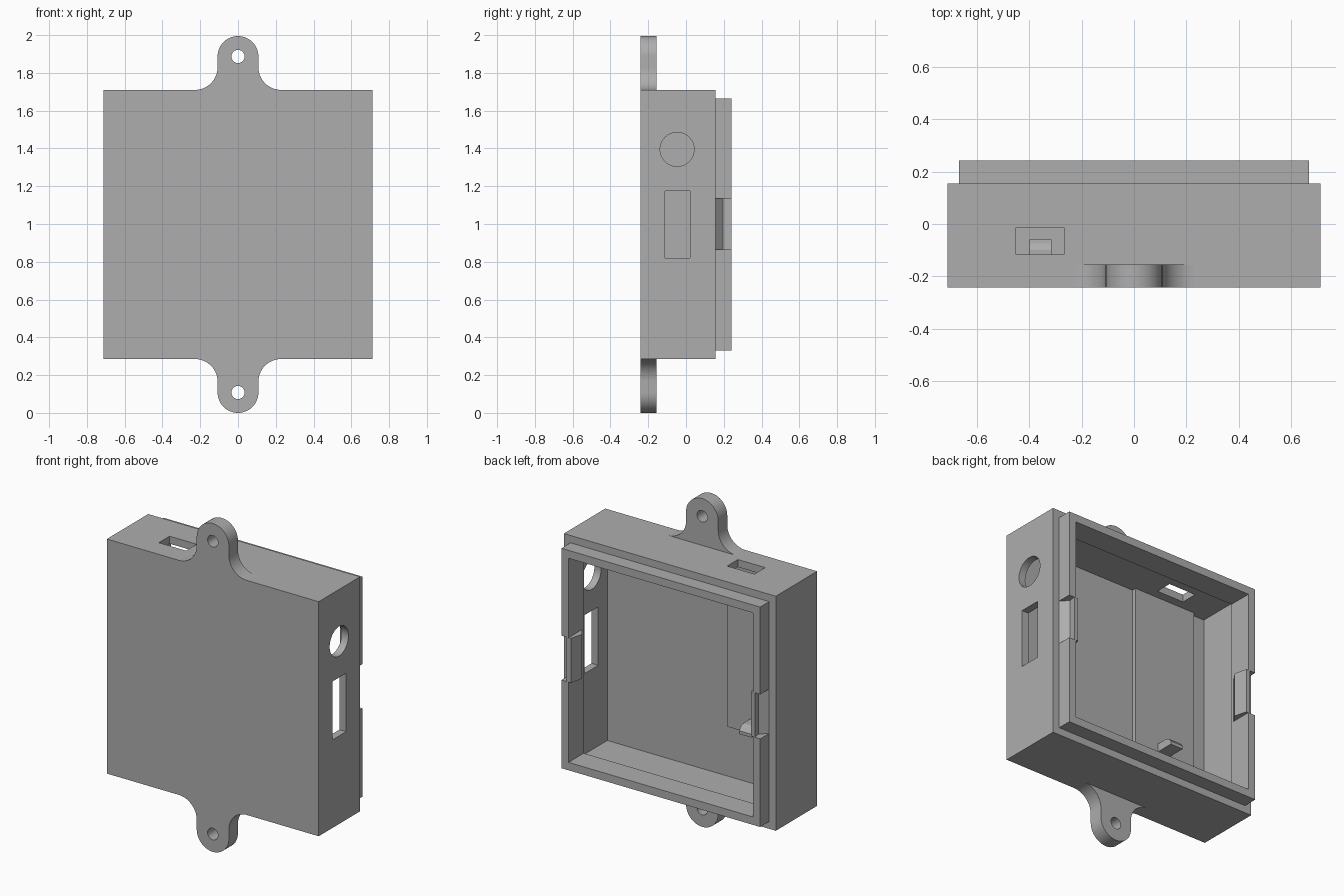
import bpy, bmesh, math
from mathutils import Vector

cube = bpy.data.objects.get("Cube")
if cube:
    bpy.data.objects.remove(cube, do_unlink=True)

grey = bpy.data.materials.new("plain grey")
grey.use_nodes = True
colour = (0.42, 0.42, 0.42, 1)
grey.diffuse_color = colour
grey.node_tree.nodes["Principled BSDF"].inputs["Base Color"].default_value = colour


def make(name, bm):
    bmesh.ops.recalc_face_normals(bm, faces=bm.faces)
    mesh = bpy.data.meshes.new(name)
    bm.to_mesh(mesh)
    bm.free()
    mesh.materials.append(grey)
    ob = bpy.data.objects.new(name, mesh)
    bpy.context.collection.objects.link(ob)
    return ob


def box(name, x, y, z):
    """Box from three (low, high) ranges."""
    bm = bmesh.new()
    bmesh.ops.create_cube(bm, size=1)
    for v in bm.verts:
        v.co = [r[0] if c < 0 else r[1] for c, r in zip(v.co, (x, y, z))]
    return make(name, bm)


def prism(name, points, offset):
    """Extrude a flat outline by an offset vector."""
    bm = bmesh.new()
    face = bm.faces.new([bm.verts.new(p) for p in points])
    out = bmesh.ops.extrude_face_region(bm, geom=[face])
    verts = [g for g in out["geom"] if isinstance(g, bmesh.types.BMVert)]
    bmesh.ops.translate(bm, verts=verts, vec=Vector(offset))
    return make(name, bm)


def arc(cx, cz, r, start, end, steps):
    angles = [math.radians(start + (end - start) * i / steps) for i in range(steps + 1)]
    return [(cx + r * math.cos(a), cz + r * math.sin(a)) for a in angles]


def boolean(ob, tool, operation="DIFFERENCE"):
    mod = ob.modifiers.new(operation.lower(), "BOOLEAN")
    mod.operation, mod.solver, mod.object = operation, "EXACT", tool
    bpy.context.view_layer.objects.active = ob
    bpy.ops.object.modifier_apply(modifier=mod.name)
    bpy.data.objects.remove(tool, do_unlink=True)


def smooth(ob):
    bpy.ops.object.select_all(action="DESELECT")
    ob.select_set(True)
    bpy.context.view_layer.objects.active = ob
    bpy.ops.object.shade_smooth_by_angle(angle=math.radians(30))


FRONT, RIM, BACK = -0.242, 0.155, 0.242
HALF, INNER, LIP = 0.712, 0.667, 0.62
LOW, HIGH = 0.29, 1.715


def span(half):
    return (-half, half)


def height(half):
    return (1.0025 - half, 1.0025 + half)


# Open-backed case
case = box("case", span(HALF), (FRONT, RIM), (LOW, HIGH))
boolean(case, box("cavity", span(INNER), (-0.197, 0.5), height(INNER)))

# Raised lip standing inside the rim, with a snap detent on each side
lip = box("lip", span(INNER + 0.001), (0.096, BACK), height(INNER + 0.001))
boolean(lip, box("lip_opening", span(LIP), (0, 0.5), height(LIP)))
bump = [(0.64, 0.115), (0.62, 0.115), (0.585, 0.165), (0.605, BACK), (0.64, BACK)]
notch = [(0.7, RIM), (0.668, RIM), (0.625, 0.197), (0.635, 0.26), (0.7, 0.26)]
for side in (1, -1):
    for outline, operation in ((bump, "UNION"), (notch, "DIFFERENCE")):
        points = [(side * x, y, 0.87) for x, y in outline]
        boolean(lip, prism("detent", points, (0, 0, 0.27)), operation)
boolean(case, lip, "UNION")

# Openings: connector slot on top, round and rectangular ports on the side
boolean(case, box("top_slot", (-0.45, -0.267), (-0.117, -0.014), (1.6, 1.8)))
boolean(case, box("side_slot", (0.6, 0.8), (-0.11, 0.022), (0.825, 1.18)))
ring = arc(-0.047, 1.4, 0.09, 0, 352.5, 47)
boolean(case, prism("side_hole", [(0.6, y, z) for y, z in ring], (0.2, 0, 0)))
smooth(case)

# Raised board seat and stop peg inside
box("board_seat", (-0.575, -0.155), (-0.21, -0.171), (0.65, 1.68))
peg = [(-0.18, 0.69), (-0.06, 0.69), (-0.06, 0.71), (-0.075, 0.73), (-0.1, 0.74), (-0.18, 0.74)]
prism("board_stop", [(-0.4, y, z) for y, z in peg], (0.085, 0, 0))

# Mounting ears with flared roots
R, FLARE, EYE = 0.108, 0.12, 1.892
right_root = arc(R + FLARE, HIGH + FLARE, FLARE, 270, 180, 14)
left_root = [(-x, z) for x, z in reversed(right_root)]
outline = right_root + arc(0, EYE, R, 0, 180, 28) + left_root
hole = arc(0, EYE, 0.035, 0, 348.75, 31)
for name, flip in (("upper_ear", False), ("lower_ear", True)):
    def place(points, y):
        return [(x, y, 2.005 - z if flip else z) for x, z in points]
    ear = prism(name, place(outline, FRONT), (0, 0.087, 0))
    boolean(ear, prism("ear_hole", place(hole, FRONT - 0.1), (0, 0.3, 0)))
    if flip:
        ear.location.z = 0
    smooth(ear)

# Rest the whole model on the ground plane
lowest = min(v.co.z for v in bpy.data.objects["lower_ear"].data.vertices)
for name in ("case", "board_seat", "board_stop", "upper_ear", "lower_ear"):
    bpy.data.objects[name].location.z = -lowest
